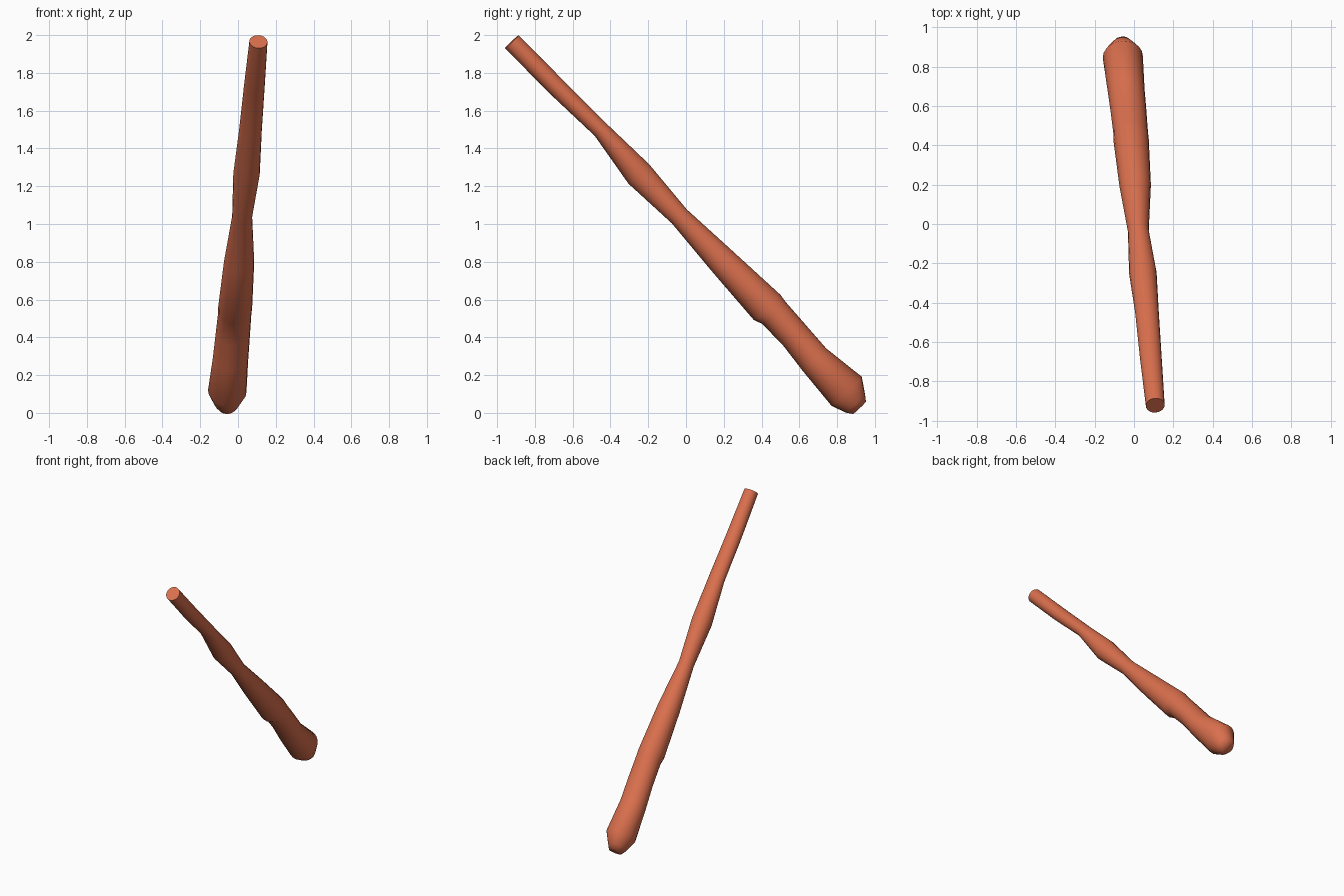
import bpy, bmesh
from math import sin, cos, tau
from mathutils import Vector

if "Cube" in bpy.data.objects:
    bpy.data.objects.remove(bpy.data.objects["Cube"])

# Cross-sections from grip to head: centre x, y, z, half width, half depth
SECTIONS = [
    (.108, -.922, 1.965, .048, .050),
    (.086, -.685, 1.725, .055, .050),
    (.066, -.450, 1.497, .060, .045),
    (.045, -.250, 1.265, .070, .075),
    (.022, -.035, 1.040, .053, .054),
    (.006, .195, .800, .080, .077),
    (-.015, .430, .558, .090, .097),
    (-.017, .465, .530, .088, .085),
    (-.028, .575, .410, .091, .081),
    (-.040, .680, .282, .094, .086),
    (-.057, .850, .115, .102, .111),
    (-.060, .895, .052, .066, .072),
    (-.060, .918, .027, .046, .048),
]
SIDES = 20

# Cross-section plane, square to the overall shaft direction
axis = (Vector(SECTIONS[-1][:3]) - Vector(SECTIONS[0][:3])).normalized()
side = (Vector((1, 0, 0)) - axis * axis.x).normalized()
depth = side.cross(axis)

# Club: lofted rings with capped ends
bm = bmesh.new()
rings = []
for x, y, z, w, d in SECTIONS:
    c = Vector((x, y, z))
    rings.append([bm.verts.new(c + side * w * cos(tau * i / SIDES)
                               + depth * d * sin(tau * i / SIDES))
                  for i in range(SIDES)])
for a, b in zip(rings, rings[1:]):
    for i in range(SIDES):
        j = (i + 1) % SIDES
        bm.faces.new((a[i], a[j], b[j], b[i]))
bm.faces.new(rings[0])
bm.faces.new(rings[-1])
bmesh.ops.recalc_face_normals(bm, faces=bm.faces)
mesh = bpy.data.meshes.new("club")
bm.to_mesh(mesh)
bm.free()
club = bpy.data.objects.new("club", mesh)
bpy.context.collection.objects.link(club)

# Smooth reddish wood
wood = bpy.data.materials.new("wood")
wood.diffuse_color = (.70, .16, .075, 1)
wood.use_nodes = True
wood.node_tree.nodes["Principled BSDF"].inputs["Base Color"].default_value = wood.diffuse_color
mesh.materials.append(wood)
bpy.context.view_layer.objects.active = club
club.select_set(True)
bpy.ops.object.shade_smooth_by_angle(angle=1.1)
